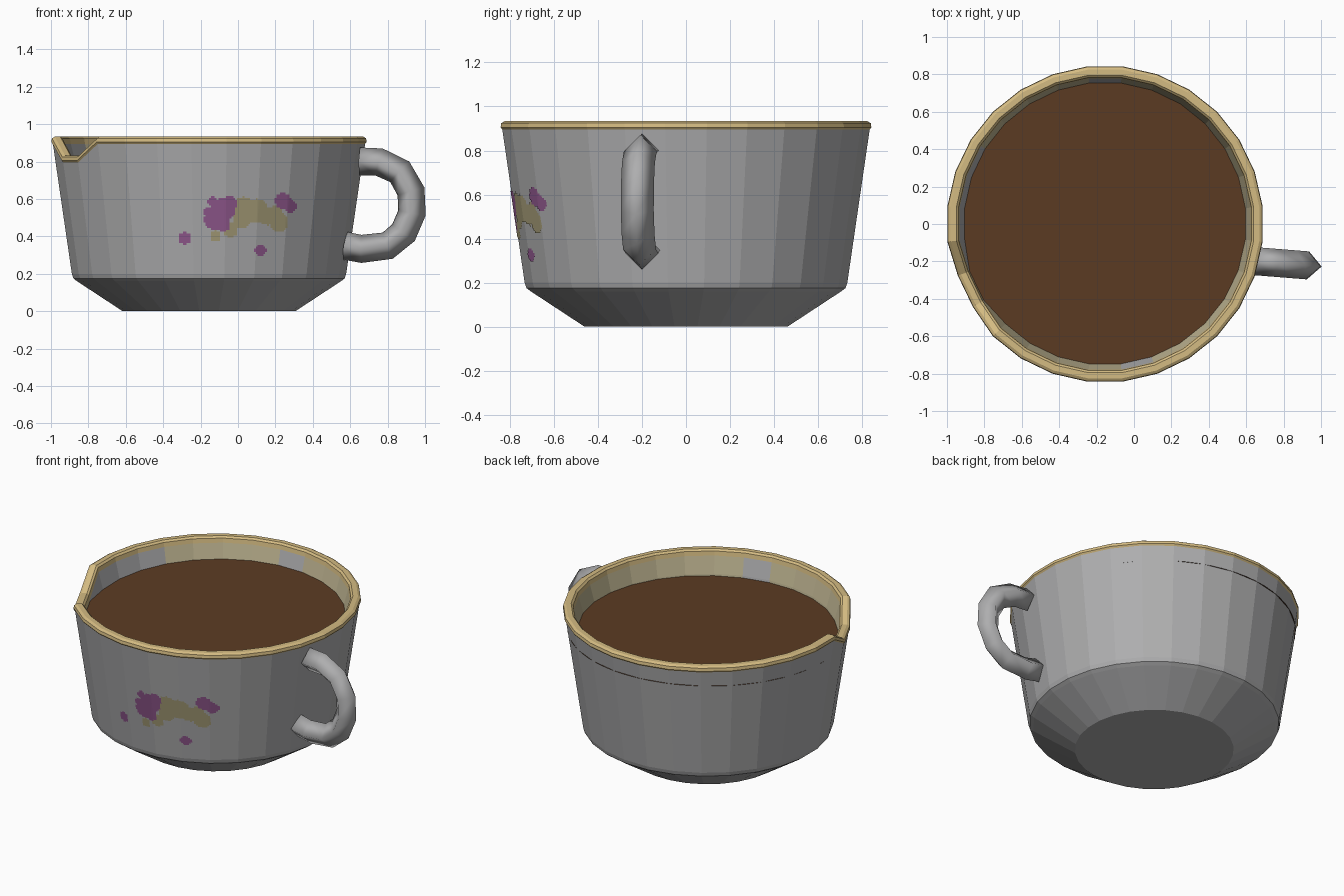
import bpy, bmesh, math
from mathutils import Vector

if "Cube" in bpy.data.objects:
    bpy.data.objects.remove(bpy.data.objects["Cube"])

N = 28                      # sides of the cup
STEP = 2 * math.pi / N
CX = -0.155                 # cup axis


def material(name, r, g, b):
    lin = lambda c: ((c / 255 + 0.055) / 1.055) ** 2.4
    m = bpy.data.materials.new(name)
    m.diffuse_color = (lin(r), lin(g), lin(b), 1)
    m.use_nodes = True
    m.node_tree.nodes["Principled BSDF"].inputs["Base Color"].default_value = m.diffuse_color
    return m


GREY = material("grey glaze", 174, 174, 175)
TAN = material("tan rim", 212, 187, 130)
CREAM = material("cream inside", 190, 180, 145)
BROWN = material("brown drink", 92, 59, 35)
PURPLE = material("purple petals", 145, 88, 142)
OLIVE = material("faded olive leaves", 166, 157, 120)


def make(name, bm, mats, smooth=None):
    me = bpy.data.meshes.new(name)
    bm.to_mesh(me)
    bm.free()
    for m in mats:
        me.materials.append(m)
    ob = bpy.data.objects.new(name, me)
    bpy.context.collection.objects.link(ob)
    if smooth:
        bpy.context.view_layer.objects.active = ob
        ob.select_set(True)
        bpy.ops.object.shade_smooth_by_angle(angle=math.radians(smooth))
        ob.select_set(False)
    return ob


# Cup: lathed profile, outside first, over the rim, then down the inside
profile = [(0.465, 0), (0.71, 0.16), (0.73, 0.175), (0.738, 0.20), (0.84, 0.895),
           (0.848, 0.905), (0.845, 0.924), (0.83, 0.933), (0.80, 0.933),
           (0.788, 0.922), (0.783, 0.895), (0.755, 0.79), (0.66, 0.21), (0.43, 0.06)]
RIM_FIRST, RIM_LAST = 4, 10
CHIPPED = (15, 16)          # columns where the rim has dropped
GREY_INSIDE = (6, 11, 12, 13, 14, 21)

bm = bmesh.new()
rings = []
for i, (r, z) in enumerate(profile):
    ring = []
    for k in range(N):
        a = (k + 0.5) * STEP
        drop = RIM_FIRST <= i <= RIM_LAST and k in CHIPPED
        rr = r - 0.014 * drop
        ring.append(bm.verts.new((CX + rr * math.cos(a), rr * math.sin(a), z - 0.1 * drop)))
    rings.append(ring)
# keep the inside wall below the chip in order
for k in CHIPPED:
    rings[RIM_LAST + 1][k].co.z -= 0.05
for i in range(len(profile) - 1):
    for k in range(N):
        j = (k + 1) % N
        f = bm.faces.new((rings[i][k], rings[i][j], rings[i + 1][j], rings[i + 1][k]))
        if RIM_FIRST <= i < RIM_LAST:
            f.material_index = 1
        elif i >= RIM_LAST and k not in GREY_INSIDE:
            f.material_index = 2
bm.faces.new(rings[0][::-1])
bm.faces.new(rings[-1]).material_index = 2
make("cup", bm, [GREY, TAN, CREAM])

# Drink: slightly tilted disc that just breaks through the back wall
bm = bmesh.new()
az = math.radians(105)
ring = []
for k in range(64):
    a = k * math.pi / 32
    x, y = 0.818 * math.cos(a), 0.818 * math.sin(a)
    ring.append(bm.verts.new((CX + x + 0.011 * math.cos(az), y + 0.011 * math.sin(az),
                              0.79 + 0.018 * y)))
bm.faces.new(ring)
make("drink", bm, [BROWN])

# Handle: diamond section swept along a bent path
path = [(0.65, 0.80), (0.755, 0.797), (0.865, 0.745), (0.925, 0.64), (0.93, 0.525),
        (0.885, 0.42), (0.80, 0.35), (0.66, 0.333), (0.57, 0.35)]
pts = [Vector((x, -0.195 - 0.08 * (x - 0.6), z)) for x, z in path]
side = Vector((0.08, 1, 0)).normalized()
bm = bmesh.new()
loops = []
for i, p in enumerate(pts):
    t = (pts[min(i + 1, len(pts) - 1)] - pts[max(i - 1, 0)]).normalized()
    out = side.cross(t).normalized()
    loops.append([bm.verts.new(p + 0.075 * (out * math.cos(q * math.pi / 2)
                                            + side * math.sin(q * math.pi / 2)))
                  for q in range(4)])
for a, b in zip(loops, loops[1:]):
    for q in range(4):
        bm.faces.new((a[q], a[(q + 1) % 4], b[(q + 1) % 4], b[q]))
bm.faces.new(loops[0][::-1])
bm.faces.new(loops[-1])
bmesh.ops.recalc_face_normals(bm, faces=bm.faces)
make("handle", bm, [GREY], 100)


# Painted flowers: thin patches laid on the faceted front wall
def wall_point(x, z):
    r = 0.738 + (z - 0.20) * (0.102 / 0.695) + 0.003
    dx, rr = x - CX, r
    for _ in range(5):
        a = math.atan2(-math.sqrt(rr * rr - dx * dx), dx)
        d = (a % STEP) - STEP / 2
        # column edges sit at half steps, so face centres are at whole steps
        d = d + STEP / 2 if d < 0 else d - STEP / 2
        rr = r * math.cos(STEP / 2) / math.cos(d)
    return x, -math.sqrt(rr * rr - dx * dx), z


petals = [(-0.075, 0.545, 0.062), (-0.13, 0.49, 0.052), (-0.08, 0.465, 0.04),
          (-0.135, 0.585, 0.028), (-0.045, 0.575, 0.04), (-0.155, 0.53, 0.03),
          (0.24, 0.59, 0.044), (0.28, 0.56, 0.033), (-0.285, 0.39, 0.033),
          (0.12, 0.325, 0.032)]
leaves = [(0.03, 0.555, 0.055), (0.1, 0.535, 0.065), (0.16, 0.51, 0.05),
          (0.22, 0.475, 0.05), (0.2, 0.53, 0.035), (0.02, 0.49, 0.045),
          (-0.04, 0.435, 0.04), (-0.12, 0.40, 0.03)]


def inside(x, z, blobs):
    return any((x - a) ** 2 + (z - b) ** 2 < r * r for a, b, r in blobs)


def paint(name, blobs, mat, hidden=()):
    bm = bmesh.new()
    s = 0.01
    for i in range(-34, 34):
        for j in range(28, 66):
            x, z = i * s, j * s
            if inside(x, z, blobs) and not inside(x, z, hidden):
                h = s / 2
                bm.faces.new([bm.verts.new(wall_point(x + u * h, z + v * h))
                              for u, v in ((-1, -1), (1, -1), (1, 1), (-1, 1))])
    bmesh.ops.remove_doubles(bm, verts=bm.verts, dist=0.001)
    make(name, bm, [mat])


paint("flower_petals", petals, PURPLE)
paint("flower_leaves", leaves, OLIVE, petals)
